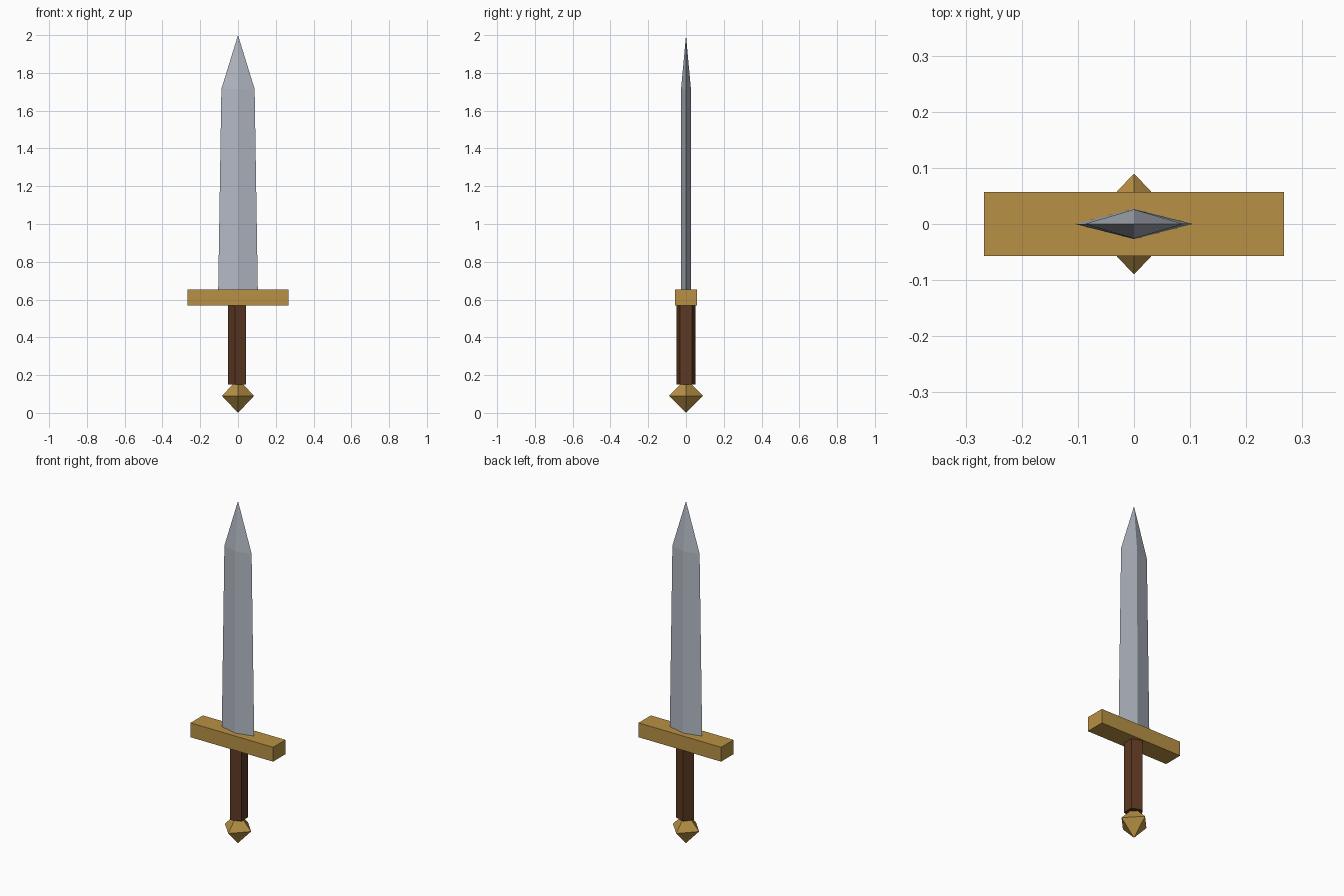
import bpy
import bmesh
from math import cos, sin, tau

cube = bpy.data.objects.get("Cube")
if cube:
    bpy.data.objects.remove(cube, do_unlink=True)


def material(name, rgb):
    mat = bpy.data.materials.new(name)
    mat.use_nodes = True
    color = (*rgb, 1.0)
    mat.diffuse_color = color
    mat.node_tree.nodes["Principled BSDF"].inputs["Base Color"].default_value = color
    return mat


def loft(name, mat, rings, bottom=None, top=None):
    """Join rings of points; each end is a flat cap or closes to a point."""
    bm = bmesh.new()
    loops = [[bm.verts.new(p) for p in ring] for ring in rings]
    count = len(loops[0])
    for low, high in zip(loops, loops[1:]):
        for i in range(count):
            j = (i + 1) % count
            bm.faces.new((low[i], low[j], high[j], high[i]))
    for loop, tip in ((loops[0], bottom), (loops[-1], top)):
        if tip is None:
            bm.faces.new(loop)
        else:
            apex = bm.verts.new((0, 0, tip))
            for i in range(count):
                bm.faces.new((loop[i], loop[(i + 1) % count], apex))
    bmesh.ops.recalc_face_normals(bm, faces=bm.faces)
    mesh = bpy.data.meshes.new(name)
    bm.to_mesh(mesh)
    bm.free()
    mesh.materials.append(mat)
    obj = bpy.data.objects.new(name, mesh)
    bpy.context.collection.objects.link(obj)
    return obj


def diamond(x, y, z):
    return [(x, 0, z), (0, y, z), (-x, 0, z), (0, -y, z)]


def rectangle(x, y, z):
    return [(x, y, z), (-x, y, z), (-x, -y, z), (x, -y, z)]


def pentagon(r, z):
    return [(-r * cos(tau * i / 5), r * sin(tau * i / 5), z) for i in range(5)]


steel = material("steel", (0.45, 0.485, 0.55))
gold = material("gold", (0.48, 0.285, 0.059))
leather = material("brown leather", (0.107, 0.041, 0.016))

# Blade: tapering diamond section with a pointed tip
loft("blade", steel,
     [diamond(0.105, 0.027, 0.64), diamond(0.088, 0.026, 1.715)], top=2.0)

# Crossguard: plain bar
loft("crossguard", gold,
     [rectangle(0.267, 0.057, 0.569), rectangle(0.267, 0.057, 0.653)])

# Grip: five-sided handle
loft("grip", leather, [pentagon(0.053, 0.15), pentagon(0.053, 0.575)])

# Pommel: eight-sided gem shape
loft("pommel", gold, [diamond(0.085, 0.09, 0.09)], bottom=0.0, top=0.18)
